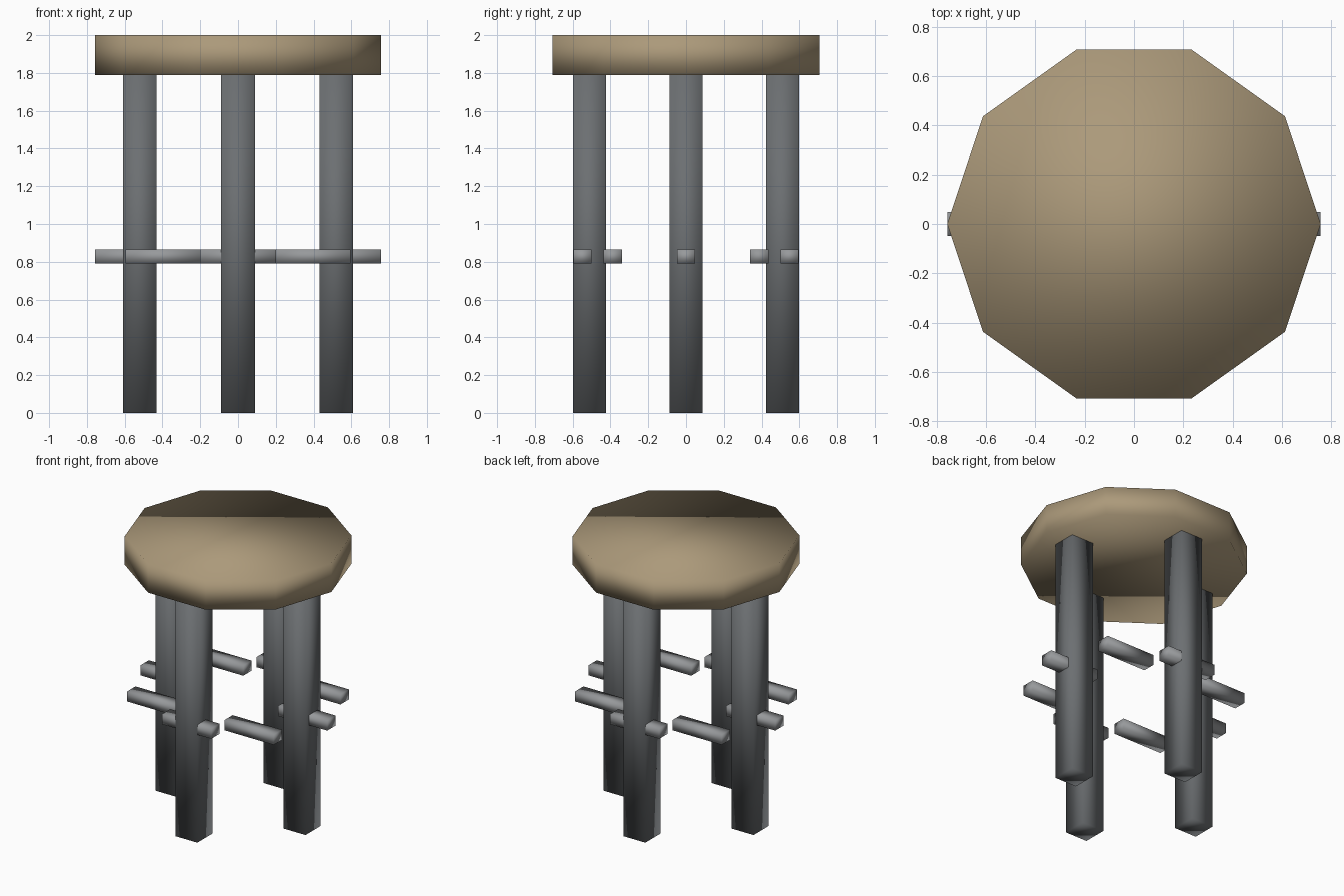
import bpy
from math import cos, sin, pi

cube = bpy.data.objects.get("Cube")
if cube:
    bpy.data.objects.remove(cube, do_unlink=True)

DEPTH = 0.982  # the stool is slightly shallower than wide


def material(name, rgb):
    mat = bpy.data.materials.new(name)
    mat.use_nodes = True
    mat.diffuse_color = (*rgb, 1)
    bsdf = next(n for n in mat.node_tree.nodes if n.type == "BSDF_PRINCIPLED")
    bsdf.inputs["Base Color"].default_value = (*rgb, 1)
    bsdf.inputs["Roughness"].default_value = 0.7
    return mat


def finish(obj, name, mat):
    obj.name = name
    obj.data.materials.append(mat)
    for poly in obj.data.polygons:
        poly.use_smooth = True  # soft shading runs over every edge


def box(name, center, size, mat):
    bpy.ops.mesh.primitive_cube_add(size=1, location=center)
    obj = bpy.context.object
    obj.scale = size
    bpy.ops.object.transform_apply(location=False, rotation=False, scale=True)
    finish(obj, name, mat)


wood = material("tan wood", (0.41, 0.32, 0.195))
dark_metal = material("dark grey metal", (0.15, 0.16, 0.168))
light_metal = material("light grey metal", (0.31, 0.32, 0.33))

# Ten-sided seat with a corner pointing along +x
bpy.ops.mesh.primitive_cylinder_add(vertices=10, radius=0.758, depth=0.21,
                                    location=(0, 0, 1.895), rotation=(0, 0, pi / 2))
seat = bpy.context.object
bpy.ops.object.transform_apply(location=False, rotation=True, scale=False)
seat.scale.y = DEPTH
bpy.ops.object.transform_apply(location=False, rotation=False, scale=True)
finish(seat, "seat", wood)

# Four square legs: left, back, right, front
for i, side in enumerate(("left", "back", "right", "front")):
    a = i * pi / 2
    box(side + "_leg", (0.52 * cos(a), 0.52 * sin(a) * DEPTH, 0.895),
        (0.178, 0.178 * DEPTH, 1.79), dark_metal)

# Ring of eight short rungs, all lying along x
for i in range(8):
    a = i * pi / 4
    box(f"rung_{i + 1}", (0.558 * cos(a), 0.558 * sin(a) * DEPTH, 0.828),
        (0.4, 0.098 * DEPTH, 0.074), light_metal)
